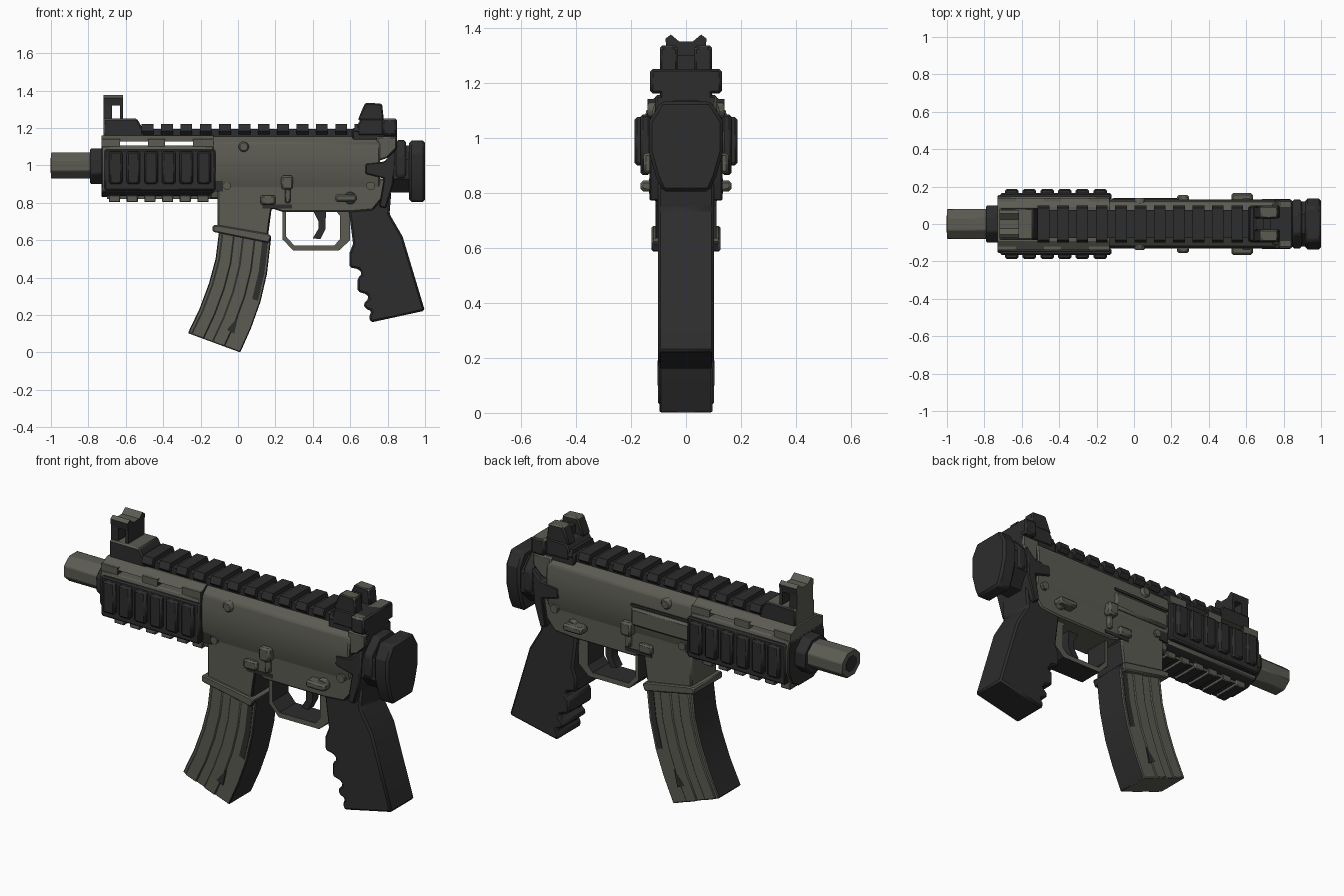
import bpy, bmesh, math
from mathutils import Vector

if "Cube" in bpy.data.objects:
    bpy.data.objects.remove(bpy.data.objects["Cube"])


def material(name, rgb):
    m = bpy.data.materials.new(name)
    m.diffuse_color = (*rgb, 1)
    m.use_nodes = True
    m.node_tree.nodes["Principled BSDF"].inputs["Base Color"].default_value = m.diffuse_color
    return m


OLIVE = material("olive grey", (0.106, 0.105, 0.086))
DARK = material("charcoal", (0.026, 0.026, 0.027))


def finish(name, bm, mat, bevel=0.0, other=None, rule=None):
    bmesh.ops.recalc_face_normals(bm, faces=bm.faces)
    bm.normal_update()
    if rule:
        for f in bm.faces:
            f.material_index = int(rule(f.normal))
    me = bpy.data.meshes.new(name)
    bm.to_mesh(me)
    bm.free()
    me.materials.append(mat)
    if other:
        me.materials.append(other)
    ob = bpy.data.objects.new(name, me)
    bpy.context.collection.objects.link(ob)
    if bevel:
        b = ob.modifiers.new("bevel", 'BEVEL')
        b.width, b.segments, b.limit_method = bevel, 1, 'ANGLE'
        b.angle_limit = math.radians(35)
    bpy.ops.object.select_all(action='DESELECT')
    ob.select_set(True)
    bpy.context.view_layer.objects.active = ob
    bpy.ops.object.shade_smooth_by_angle(angle=math.radians(32))
    return ob


def prism(name, pts, a, b, mat, axis='y', bevel=0.0, **kw):
    """Extrude a profile: (x,z) along y, or (y,z) along x, from a to b."""
    bm = bmesh.new()
    place = (lambda p, t: (p[0], t, p[1])) if axis == 'y' else (lambda p, t: (t, p[0], p[1]))
    lo = [bm.verts.new(place(p, a)) for p in pts]
    hi = [bm.verts.new(place(p, b)) for p in pts]
    n = len(pts)
    bm.faces.new(lo)
    bm.faces.new(hi)
    for i in range(n):
        bm.faces.new((lo[i], lo[(i + 1) % n], hi[(i + 1) % n], hi[i]))
    return finish(name, bm, mat, bevel, **kw)


def box(name, x, y, z, mat, bevel=0.0, **kw):
    return prism(name, [(x[0], z[0]), (x[1], z[0]), (x[1], z[1]), (x[0], z[1])],
                 y[0], y[1], mat, bevel=bevel, **kw)


def pair(name, x, y, z, mat, bevel=0.0):
    box("left_" + name, x, (-y[1], -y[0]), z, mat, bevel)
    box("right_" + name, x, y, z, mat, bevel)


def ngon(cy, cz, ry, rz, n=8):
    k = 1 / math.cos(math.pi / n)
    return [(cy + ry * k * math.cos((i + .5) * 2 * math.pi / n),
             cz + rz * k * math.sin((i + .5) * 2 * math.pi / n)) for i in range(n)]


def sym(half):
    return half + [(-y, z) for y, z in reversed(half)]


# colour rules: faces that take the second material
END = dict(other=DARK, rule=lambda n: n.x > .7)
UNDER = dict(other=DARK, rule=lambda n: n.z < -.5)
TOP = dict(other=OLIVE, rule=lambda n: n.z > .5)
SIGHT = dict(other=OLIVE, rule=lambda n: n.z > .5 or n.x < -.5)

# barrel, muzzle recess and collar
prism("barrel", ngon(0, 1.0, .08, .07), -1.0, -.76, OLIVE, 'x', .005)
prism("muzzle_bore", ngon(0, 1.0, .045, .04), -1.002, -.98, DARK, 'x')
prism("barrel_collar", ngon(0, .995, .1, .095), -.79, -.72, DARK, 'x', .006)

# handguard with see-through slots between the posts
prism("handguard_body", sym([(.06, .83), (.12, .86), (.155, .93), (.155, 1.06), (.142, 1.105)]),
      -.73, -.13, OLIVE, 'x', .006, other=DARK, rule=lambda n: n.z < -.5 or abs(n.x) > .9)
prism("handguard_cap", sym([(.14, 1.128), (.09, 1.16)]), -.73, -.13, OLIVE, 'x', **END)
for i, (a, b) in enumerate([(-.73, -.63), (-.48, -.39), (-.24, -.13)]):
    box(f"handguard_post_{i}", (a, b), (-.14, .14), (1.09, 1.14), OLIVE, **END)

# side rails and bottom rail with ribs
pair("side_rail", (-.715, -.12), (.13, .165), (.865, 1.085), DARK, .008)
box("bottom_rail", (-.70, -.14), (-.07, .07), (.82, .86), OLIVE, **UNDER)
for i in range(6):
    x = -.69 + i * .0945
    pair(f"side_rib_{i}", (x, x + .072), (.15, .188), (.90, 1.075), DARK, .01)
    box(f"bottom_rib_{i}", (x, x + .06), (-.085, .085), (.803, .84), OLIVE, .004, **UNDER)

# upper receiver
prism("upper_receiver", sym([(.09, .82), (.115, .90), (.13, .98), (.128, 1.06), (.118, 1.12), (.07, 1.16)]),
      -.15, .76, OLIVE, 'x', .008, **END)
prism("receiver_rear_top", [(.74, 1.02), (.80, 1.04), (.85, 1.09), (.85, 1.155), (.74, 1.155)],
      -.112, .112, OLIVE, bevel=.008, **END)
prism("receiver_rear", [(.68, 1.01), (.78, 1.02), (.84, 1.08), (.83, .90), (.79, .77), (.755, .78),
                        (.78, .93), (.68, .955)], -.133, .133, DARK, bevel=.006)

# lower receiver with magazine well
prism("lower_receiver", [(-.11, .93), (-.11, .64), (.16, .62), (.18, .77), (.24, .75), (.60, .75),
                         (.72, .76), (.77, .82), (.79, .93)], -.11, .11, OLIVE, bevel=.008, **END)
prism("magwell_flare", [(-.135, .68), (-.135, .645), (.165, .585), (.18, .62), (.16, .635), (-.10, .68)],
      -.125, .125, OLIVE, bevel=.006, **END)

# curved magazine: bands between its front and rear edges
FRONT = [(-.10, .66), (-.12, .50), (-.155, .37), (-.205, .235), (-.268, .103)]
REAR = [(.178, .62), (.155, .42), (.12, .27), (.07, .13), (.012, 0)]


def band(u0, u1, k=5):
    mix = lambda u: [Vector(f).lerp(Vector(r), u) for f, r in zip(FRONT[:k], REAR[:k])]
    return [tuple(p) for p in mix(u0) + mix(u1)[::-1]]


prism("magazine", band(0, 1), -.096, .096, OLIVE, bevel=.005, other=DARK,
      rule=lambda n: abs(n.x) > .7)
for i, (a, b) in enumerate([(.06, .3), (.46, .7)]):
    prism(f"magazine_rib_{i}", band(a, b), -.102, .102, OLIVE, bevel=.005)
prism("magazine_rear_strip", band(.84, .95, 3), -.099, .099, DARK)
prism("magazine_mark", [(-.06, .12), (-.02, .10), (.0, .19)], -.103, .103, DARK)

# trigger guard and trigger
SIDES = dict(other=OLIVE, rule=lambda n: abs(n.y) > .5)
box("guard_front", (.238, .257), (-.07, .07), (.60, .77), DARK, **SIDES)
prism("guard_bow", [(.238, .605), (.295, .545), (.54, .545), (.60, .60), (.60, .76), (.52, .76), (.545, .73),
                    (.545, .605), (.515, .572), (.30, .572), (.257, .62)], -.07, .07, DARK, **SIDES)
prism("trigger", [(.40, .76), (.47, .76), (.468, .66), (.44, .605), (.40, .61), (.43, .66), (.43, .70)],
      -.025, .025, DARK)

# pistol grip with finger ridges
prism("pistol_grip", [(.59, .78), (.615, .58), (.595, .53), (.595, .455), (.645, .445), (.665, .42),
                      (.64, .40), (.64, .325), (.69, .31), (.70, .29), (.67, .26), (.68, .235), (.715, .22),
                      (.70, .19), (.71, .16), (.999, .223), (.88, .62), (.81, .74), (.82, .86), (.66, .84)],
      -.102, .102, DARK, bevel=.01)

# rear tube and end cap
prism("rear_tube", ngon(0, .98, .12, .125), .80, .94, DARK, 'x')
prism("rear_ring", ngon(0, 1.0, .13, .135), .845, .897, DARK, 'x', .01)
prism("end_cap", sym([(.085, .805), (.11, .86), (.135, .95), (.135, 1.06), (.09, 1.132)]),
      .915, 1.0, DARK, 'x', .012)

# top rail with teeth
box("top_rail", (-.56, .68), (-.075, .075), (1.14, 1.195), DARK)
for i in range(12):
    x = -.515 + i * .1035
    prism(f"top_rail_tooth_{i}", sym([(.08, 1.165), (.1, 1.185), (.085, 1.22)]), x, x + .063, DARK, 'x')

# front sight: base, windowed post and notched ears
prism("front_sight_base", [(-.72, 1.14), (-.50, 1.14), (-.50, 1.18), (-.54, 1.25), (-.72, 1.25)],
      -.085, .085, DARK, bevel=.008, **SIGHT)
box("front_sight_front", (-.72, -.675), (-.07, .07), (1.24, 1.33), DARK, **SIGHT)
box("front_sight_back", (-.632, -.615), (-.07, .07), (1.24, 1.33), DARK)
prism("front_sight_top", sym([(.07, 1.32), (.075, 1.36), (.055, 1.375), (.025, 1.35)]),
      -.72, -.615, DARK, 'x', **SIGHT)

# rear sight: base, side knobs and two ears
box("rear_sight_base", (.61, .85), (-.095, .095), (1.13, 1.20), DARK, .008)
prism("rear_sight_block", [(.64, 1.16), (.85, 1.16), (.85, 1.25), (.66, 1.25), (.64, 1.22)],
      -.1, .1, DARK, bevel=.008)
box("rear_sight_crossbar", (.77, .85), (-.13, .13), (1.16, 1.25), DARK, .01, **TOP)
for s in (-1, 1):
    a, b = sorted((s * .03, s * .095))
    prism("rear_sight_ear", [(.64, 1.24), (.66, 1.29), (.68, 1.335), (.77, 1.33), (.78, 1.24)],
          a, b, DARK, bevel=.008, **TOP)
box("rear_sight_aperture", (.69, .73), (-.04, .04), (1.24, 1.30), DARK)

# controls on both sides
prism("receiver_pin", ngon(.03, 1.10, .028, .028), -.14, .14, OLIVE, bevel=.008)
pair("catch_lever", (.23, .295), (.10, .155), (.87, .945), OLIVE, .01)
pair("catch_stem", (.25, .28), (.10, .13), (.80, .88), OLIVE, .006)
pair("selector_lever", (.52, .635), (.10, .165), (.805, .845), OLIVE, .01)
prism("selector_hub", ngon(.60, .825, .032, .032), -.135, .135, OLIVE, bevel=.006)
pair("magazine_release", (.12, .20), (.10, .13), (.79, .84), OLIVE, .008)
pair("magazine_release_gap", (.13, .29), (.10, .113), (.77, .79), DARK)
prism("rear_pin", ngon(.71, .89, .022, .022), -.13, .13, OLIVE)
prism("front_pin", ngon(-.06, .89, .02, .02), -.125, .125, OLIVE)
pair("front_pin_plate", (-.14, -.08), (.10, .118), (.86, .92), DARK)

# ejection port on the far side
box("ejection_port_cover", (-.12, .24), (.11, .14), (.93, 1.03), OLIVE, .012)
box("ejection_port_edge", (-.12, .24), (.11, .135), (1.035, 1.05), DARK)
